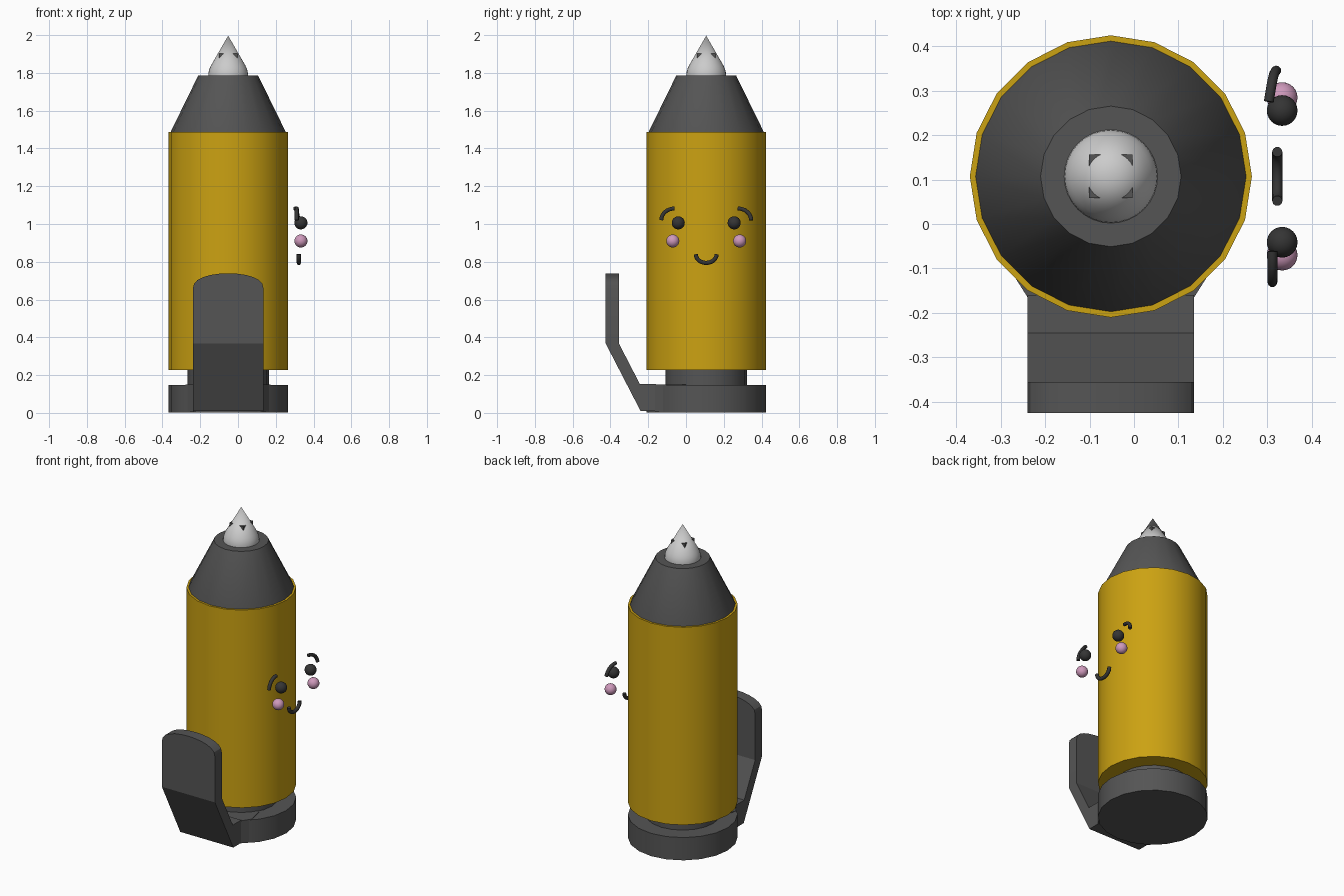
import bpy, bmesh
from math import sin, cos, pi, radians

if "Cube" in bpy.data.objects:
    bpy.data.objects.remove(bpy.data.objects["Cube"])

CX, CY = -0.052, 0.107          # axis of the pen body


def material(name, rgb):
    m = bpy.data.materials.new(name)
    m.diffuse_color = (*rgb, 1)
    m.use_nodes = True
    m.node_tree.nodes["Principled BSDF"].inputs["Base Color"].default_value = m.diffuse_color
    return m


YELLOW = material("yellow", (0.60, 0.36, 0.006))
DARK = material("dark_grey", (0.09, 0.09, 0.09))
BLACK = material("black", (0.035, 0.035, 0.035))
PINK = material("pink", (0.62, 0.32, 0.50))


def finish(bm, name, mat=None):
    bmesh.ops.recalc_face_normals(bm, faces=bm.faces)
    me = bpy.data.meshes.new(name)
    bm.to_mesh(me)
    bm.free()
    ob = bpy.data.objects.new(name, me)
    bpy.context.collection.objects.link(ob)
    if mat:
        me.materials.append(mat)
    bpy.ops.object.select_all(action='DESELECT')
    ob.select_set(True)
    bpy.context.view_layer.objects.active = ob
    bpy.ops.object.shade_smooth_by_angle(angle=radians(30))
    return ob


def lathe(name, profile, sides, mat=None):
    """Revolve (radius, z) points around the body axis."""
    bm = bmesh.new()
    vs = [bm.verts.new((CX + r, CY, z)) for r, z in profile]
    edges = [bm.edges.new(p) for p in zip(vs, vs[1:])]
    bmesh.ops.spin(bm, geom=vs + edges, cent=(CX, CY, 0), axis=(0, 0, 1),
                   angle=2 * pi, steps=sides)
    bmesh.ops.remove_doubles(bm, verts=bm.verts, dist=1e-4)
    return finish(bm, name, mat)


def prism(name, points, direction, mat):
    """Extrude a flat outline along a direction."""
    bm = bmesh.new()
    face = bm.faces.new([bm.verts.new(p) for p in points])
    new = bmesh.ops.extrude_face_region(bm, geom=[face])["geom"]
    bmesh.ops.translate(bm, vec=direction,
                        verts=[v for v in new if isinstance(v, bmesh.types.BMVert)])
    return finish(bm, name, mat)


def ball(name, co, r, mat):
    bm = bmesh.new()
    bmesh.ops.create_uvsphere(bm, u_segments=24, v_segments=16, radius=r)
    bmesh.ops.translate(bm, vec=co, verts=bm.verts)
    return finish(bm, name, mat)


def tube(name, points, r, mat):
    cu = bpy.data.curves.new(name, 'CURVE')
    cu.dimensions = '3D'
    cu.bevel_depth = r
    cu.bevel_resolution = 3
    cu.use_fill_caps = True
    sp = cu.splines.new('POLY')
    sp.points.add(len(points) - 1)
    for p, co in zip(sp.points, points):
        p.co = (*co, 1)
    cu.materials.append(mat)
    ob = bpy.data.objects.new(name, cu)
    bpy.context.collection.objects.link(ob)


# Body: foot, neck, barrel and tapered collar
lathe("base_disc", [(0, 0.005), (0.317, 0.005), (0.317, 0.15), (0, 0.15)], 20, DARK)
lathe("neck", [(0, 0.14), (0.215, 0.14), (0.215, 0.24), (0, 0.24)], 20, DARK)
lathe("barrel", [(0, 0.23), (0.317, 0.23), (0.317, 1.49), (0, 1.49)], 20, YELLOW)
lathe("collar", [(0, 1.48), (0.304, 1.48), (0.304, 1.492), (0.158, 1.79), (0, 1.79)], 20, DARK)

# Writing tip: sphere running tangentially into a cone
arc = [(0.105 * cos(a), 1.79 + 0.105 * sin(a)) for a in [radians(-90 + 10 * i) for i in range(13)]]
lathe("tip", arc + [(0, 2.0)], 32)

# Small block whose corners pierce the tip
h = 0.049
prism("tip_block", [(CX + sx * h, CY + sy * h, 1.80) for sx, sy in
                    ((-1, -1), (1, -1), (1, 1), (-1, 1))], (0, 0, 0.106), DARK)

# Pocket clip: bent plate with an arched top
W = 0.187
top = [(W * sin(radians(a)), 0.66 + 0.082 * cos(radians(a)) ** 0.8) for a in range(-75, 76, 15)]
top = [(-W, 0.66)] + top + [(W, 0.66)]
prism("clip_plate", [(CX + x, -0.425, z) for x, z in top + [(W, 0.37), (-W, 0.37)]],
      (0, 0.07, 0), DARK)
prism("clip_bend", [(CX - W, y, z) for y, z in
                    ((-0.425, 0.37), (-0.24, 0.012), (-0.16, 0.012), (-0.16, 0.157),
                     (-0.245, 0.157), (-0.355, 0.37))], (2 * W, 0, 0), DARK)
prism("clip_root", [(CX + x, y, 0.01) for x, y in
                    ((-W, -0.165), (W, -0.165), (0.225, -0.105), (0.2, 0),
                     (-0.2, 0), (-0.225, -0.105))], (0, 0, 0.143), DARK)

# Face floating beside the +x side
for side, tag in ((-1, "left"), (1, "right")):
    ball(f"{tag}_eye", (0.333, CY + side * 0.148, 1.009), 0.0345, BLACK)
    ball(f"{tag}_cheek", (0.333, CY + side * 0.177, 0.913), 0.0345, PINK)
    brow = []
    for i in range(9):
        t = i / 8
        x = 0.311 if side < 0 else 0.303 + 0.017 * t
        brow.append((x, CY + side * (0.168 + 0.07 * sin(t * pi / 2)),
                     1.023 + 0.062 * cos(t * pi / 2)))
    tube(f"{tag}_brow", brow, 0.011, BLACK)
tube("mouth", [(0.322, CY + 0.055 * cos(a), 0.843 - 0.046 * sin(a))
               for a in [pi * i / 14 for i in range(15)]], 0.0115, BLACK)

# Stand the model exactly on the floor
for ob in bpy.context.collection.objects:
    ob.location.z -= 0.003
